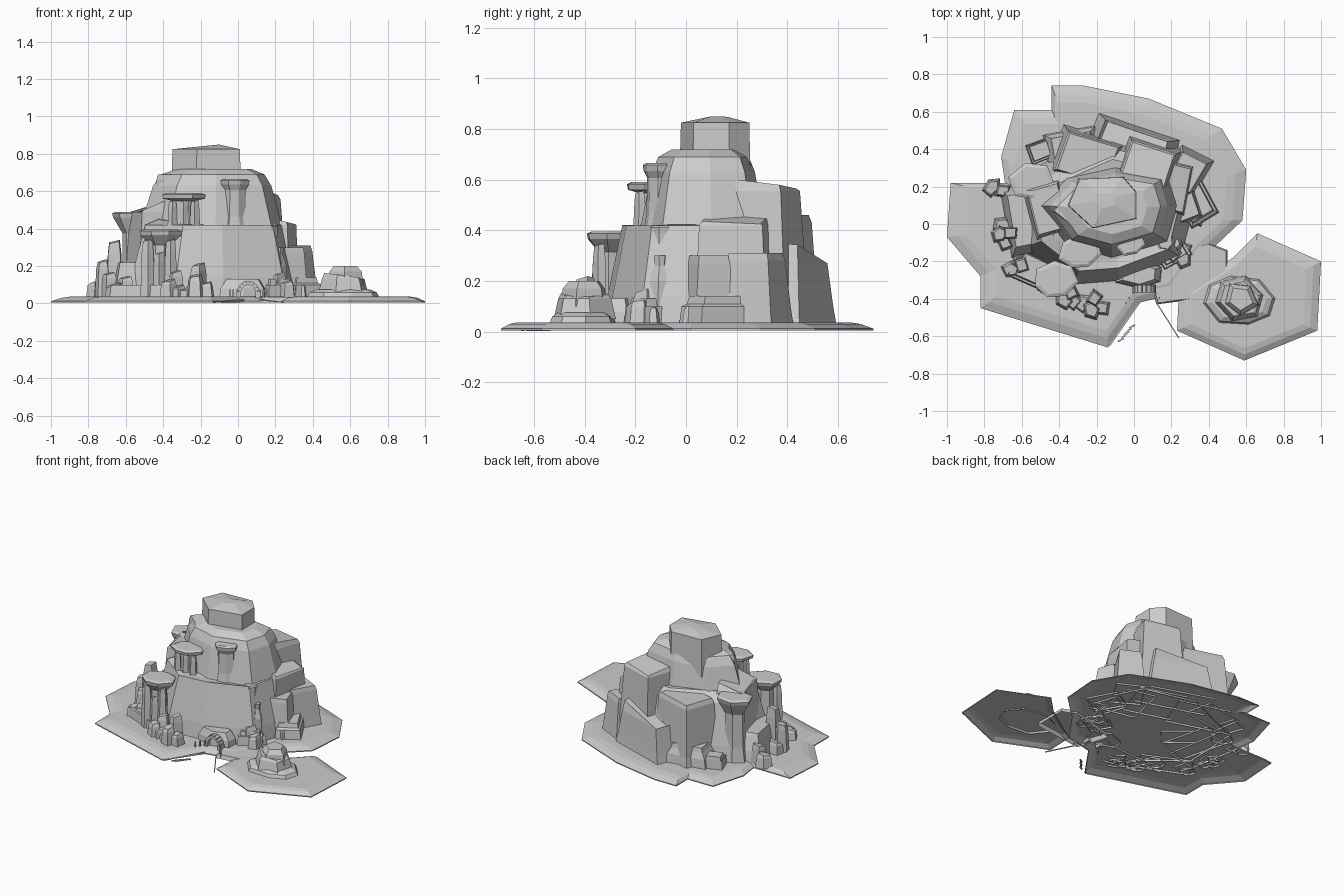
import bpy, bmesh, math, random
from mathutils import Vector

if "Cube" in bpy.data.objects:
    bpy.data.objects.remove(bpy.data.objects["Cube"])

random.seed(4)


def finish(bm, name):
    bmesh.ops.recalc_face_normals(bm, faces=bm.faces)
    me = bpy.data.meshes.new(name)
    bm.to_mesh(me)
    bm.free()
    ob = bpy.data.objects.new(name, me)
    bpy.context.collection.objects.link(ob)
    return ob


def loft(name, poly, levels, tilt=(0, 0), pivot=None):
    """Outline scaled about a pivot at each (z, scale), open below; tilt slopes the top ring."""
    n = len(poly)
    cx, cy = pivot or (sum(p[0] for p in poly) / n, sum(p[1] for p in poly) / n)
    bm = bmesh.new()
    rings = []
    for z, s in levels:
        t = (z, s) == levels[-1]
        rings.append([bm.verts.new((cx + (x - cx) * s, cy + (y - cy) * s,
                                    z + t * (tilt[0] * (x - cx) + tilt[1] * (y - cy)))) for x, y in poly])
    for a, b in zip(rings, rings[1:]):
        for i in range(n):
            j = (i + 1) % n
            bm.faces.new((a[i], a[j], b[j], b[i]))
    bm.faces.new(rings[-1])
    return finish(bm, name)


def ngon(x, y, rx, ry, n, rot=0.3, jit=0.1):
    """Irregular ellipse-like outline, turned by rot."""
    out = []
    c, s = math.cos(rot), math.sin(rot)
    for i in range(n):
        a = 2 * math.pi * (i + .5) / n
        k = 1 + random.uniform(-jit, jit)
        u, v = rx * k * math.cos(a), ry * k * math.sin(a)
        out.append((x + u * c - v * s, y + u * s + v * c))
    return out


def boulder(name, x, y, r, z0, z1, n=5, rot=0.3):
    h = z1 - z0
    loft(name, ngon(x, y, r, r * .85, n, rot), [(z0, 1), (z0 + h * .8, .82), (z1, .65)], (.15, .1))


def block(name, x, y, hx, hy, deg, top, taper=.84, tilt=(0, 0)):
    """Chunky four-sided buttress with half sizes hx, hy."""
    q = math.sqrt(2)
    loft(name, ngon(x, y, hx * q, hy * q, 4, math.radians(deg), .06),
         [(.025, 1.08), (.1, 1), (top - .03, taper), (top, taper - .07)], tilt)


def pillar(name, x, y, z0, z1, r, cap, n=7, flare=.78):
    h = z1 - z0
    loft(name, ngon(x, y, r, r * .85, n),
         [(z0, 1.1), (z0 + h * .25, .9), (z0 + h * flare, .85),
          (z1 - .03, cap), (z1 - .008, cap * 1.05), (z1, cap * .85)])


def box(name, c, size, rot=(0, 0, 0)):
    bm = bmesh.new()
    bmesh.ops.create_cube(bm, size=1)
    bmesh.ops.scale(bm, vec=size, verts=bm.verts)
    ob = finish(bm, name)
    ob.location = c
    ob.rotation_euler = rot


def beam(name, a, b, w):
    a, b = Vector(a), Vector(b)
    box(name, (a + b) / 2, ((b - a).length, w, w), (b - a).to_track_quat('X', 'Z').to_euler())


# ground sheets with bevelled shore
main = [(-.44, .74), (-.27, .74), (.08, .67), (.47, .51), (.6, .29), (.58, .02), (.4, -.15),
        (.24, -.37), (.03, -.42), (-.14, -.66), (-.82, -.45), (-.82, -.28),
        (-1, -.07), (-.98, .22), (-.69, .22), (-.71, .36), (-.64, .61), (-.44, .61)]
islet = [(.24, -.37), (.53, -.18), (.66, -.05), (1, -.2), (.98, -.57), (.59, -.73), (.23, -.57)]
loft("main_ground", main, [(.005, 1), (.012, 1), (.03, .93), (.037, .87)], pivot=(-.2, .03))
loft("islet_ground", islet, [(.005, 1), (.012, 1), (.03, .9), (.037, .8)], pivot=(.6, -.4))
loft("land_neck", [(.05, -.2), (.12, -.43), (.5, -.38), (.5, -.14), (.4, -.1)], [(.006, 1), (.034, .95)])

# three stacked cliff masses
lower = [(-.57, -.12), (-.33, -.31), (-.08, -.29), (.24, -.17), (.33, .2), (.24, .38), (-.12, .47), (-.55, .28)]
loft("lower_cliff", lower, [(.025, 1.04), (.14, 1), (.42, .84), (.44, .7)], (-.05, .08))
upper = [(-.54, .1), (-.38, -.12), (-.12, -.19), (.19, -.1), (.25, .1), (.2, .27), (-.1, .32), (-.38, .26)]
loft("upper_cliff", upper, [(.36, 1), (.63, .8), (.69, .7), (.72, .5)])
loft("summit_block", [(-.35, .1), (-.22, -.02), (.01, .03), (.01, .17), (-.06, .25), (-.29, .24)],
     [(.5, 1.06), (.825, 1), (.845, .3)], (.03, 0))

# terraces and buttresses around the cliff
block("back_ridge", .07, .3, .16, .15, -18, .585, .82, (.02, -.1))
block("back_wall", .0, .42, .22, .1, -18, .3, .86, (.2, -.1))
block("back_left_terrace", -.25, .35, .17, .13, -18, .46, .86)
block("back_left_foot", -.33, .41, .14, .09, 10, .17)
block("left_low_block", -.5, .39, .06, .05, 20, .12)
block("right_buttress", .2, .2, .1, .14, -12, .45, .9, (-.2, 0))
block("right_step", .28, .28, .09, .11, -30, .31)
block("right_front_step", .28, .09, .07, .08, 20, .3)
block("right_foot", .33, .11, .08, .1, 30, .14)
block("left_shoulder", -.46, .08, .11, .16, 15, .52, .78, (.3, 0))
block("left_foot", -.57, .03, .11, .18, 10, .22)
block("front_left_apron", -.48, -.27, .17, .08, -25, .1)
block("front_right_foot", .2, -.14, .08, .07, 30, .13)
block("shoulder_slab", -.32, .06, .1, .07, -40, .69, .9)

# flared pillars and mushroom rocks
pillar("left_mushroom", -.55, .23, .025, .49, .08, 1.5, 6, .75)
pillar("front_mushroom", -.42, -.3, .025, .395, .07, 1.65)
pillar("high_pillar", -.02, -.105, .4, .665, .07, 1.1)
pillar("high_mushroom", -.29, -.15, .4, .59, .06, 1.75)
pillar("side_column", .17, -.1, .03, .42, .05, .9, 6)
loft("side_figure_rock", ngon(.22, -.1, .05, .05, 6), [(.025, 1), (.2, .85), (.26, .45), (.3, .5)])
for i in range(3):
    boulder(f"high_support_{i}", -.35 + .06 * i, -.18, .03, .4, .55)
    boulder(f"front_support_{i}", -.48 + .06 * i, -.34, .04, .025, .34 - .07 * (i % 2))

# boulder clusters: each steps down and outward from its tallest stone
clusters = [(-.66, -.05, 4, .33), (-.21, -.4, 4, .21), (-.34, -.36, 3, .17), (-.7, .18, 2, .16),
            (.21, -.16, 3, .16), (-.6, -.22, 2, .14), (.33, .03, 1, .1)]
for c, (x, y, count, top) in enumerate(clusters):
    d = math.atan2(y, x + .1)
    for i in range(count):
        a = d + (i % 3 - 1) * .9
        s = .06 * (i > 0)
        boulder(f"boulder_{c}_{i}", x + s * math.cos(a), y + s * math.sin(a), .058, .025,
                .03 + (top - .03) * .66 ** i, 4 + i % 2, i + c)

# islet rock in three steps
loft("islet_rock_base", ngon(.565, -.41, .21, .14, 8, -.2), [(.025, 1), (.06, .9), (.075, .72)])
loft("islet_rock_middle", ngon(.56, -.4, .14, .12, 6, -.3), [(.05, 1), (.13, .85), (.15, .75)], (-.1, 0))
loft("islet_rock_top", ngon(.57, -.4, .1, .1, 5), [(.1, 1), (.17, .9), (.2, .65)])

# cave porch with stone arch
loft("porch_rock", ngon(.03, -.27, .14, .08, 6, 0), [(.025, 1), (.08, .95), (.13, .7)])
for i in range(9):
    a = math.pi * i / 8
    box(f"arch_stone_{i}", (.055 + .05 * math.cos(a), -.345, .055 + .055 * math.sin(a)),
        (.022, .04, .02), (0, -a, 0))
for sx in (-1, 1):
    box("arch_post", (.055 + sx * .05, -.345, .035), (.024, .045, .05))
    for i in range(3):
        box("rope_post", (.055 + sx * (.06 + .02 * i), -.37 - .025 * i, .045), (.008, .008, .06))

# mooring lines and jetty planks
beam("mooring_line_left", (.03, -.42, .02), (-.13, -.65, .006), .006)
beam("mooring_line_right", (.12, -.42, .02), (.24, -.61, .006), .006)
for i in range(5):
    box(f"jetty_plank_{i}", (-.07 + .015 * i, -.62 + .018 * i, .006), (.035, .009, .008), (0, 0, .5 + .2 * (i % 2)))
